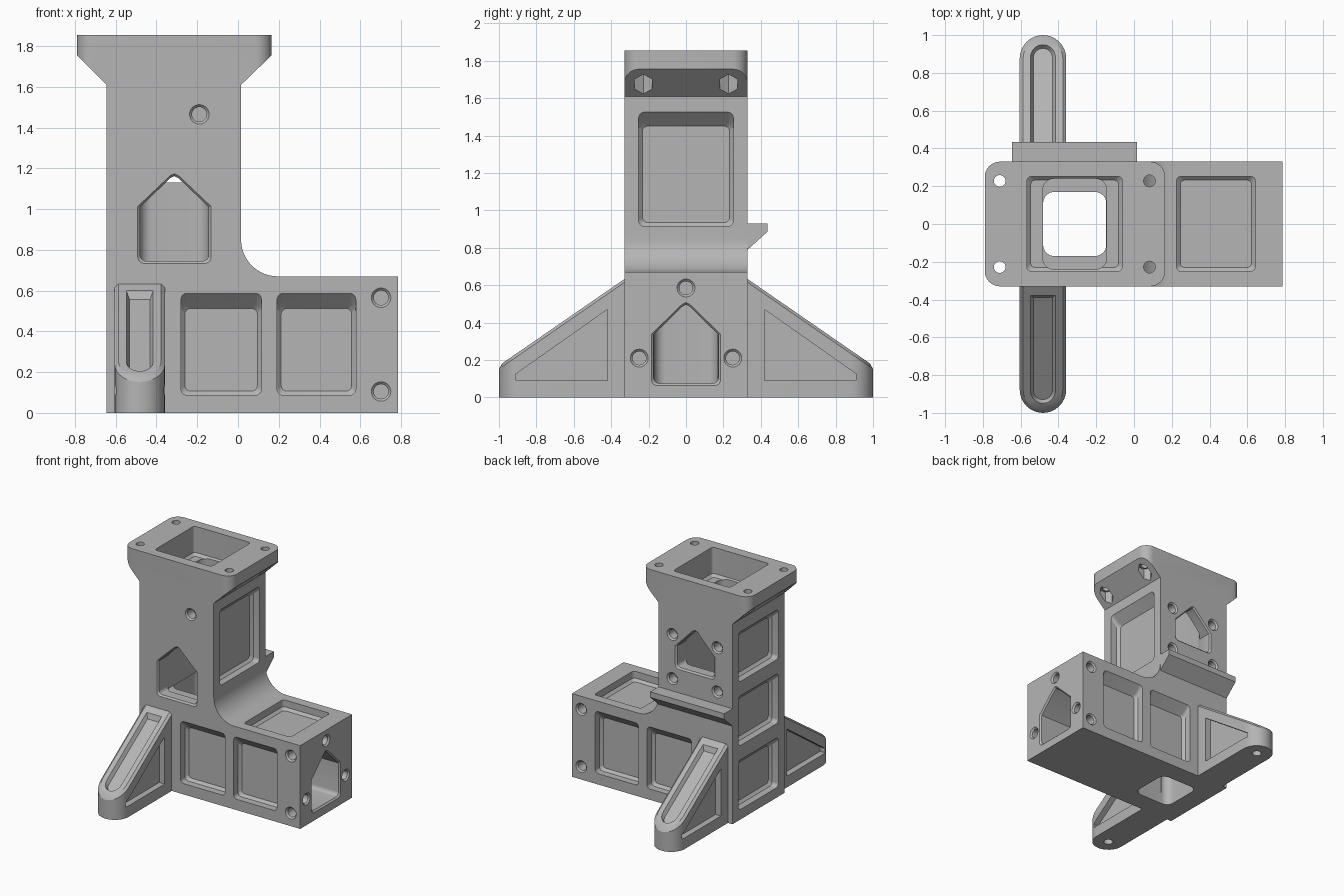
import bpy, bmesh
from math import cos, sin, pi, radians

if "Cube" in bpy.data.objects:
    bpy.data.objects.remove(bpy.data.objects["Cube"])

grey = bpy.data.materials.new("plain_grey")
grey.use_nodes = True
GREY = (0.46, 0.46, 0.46, 1)
grey.diffuse_color = GREY
grey.node_tree.nodes["Principled BSDF"].inputs["Base Color"].default_value = GREY


# ---- helpers: outlines -------------------------------------------------
def arc(cx, cy, r, start, end, n=8):
    return [(cx + r * cos(radians(start + (end - start) * i / n)),
             cy + r * sin(radians(start + (end - start) * i / n))) for i in range(n + 1)]


def circle(cx, cy, r, n=24):
    return arc(cx, cy, r, 0, 360 - 360 / n, n - 1)


def rounded(u0, u1, v0, v1, r):
    return (arc(u1 - r, v1 - r, r, 0, 90) + arc(u0 + r, v1 - r, r, 90, 180)
            + arc(u0 + r, v0 + r, r, 180, 270) + arc(u1 - r, v0 + r, r, 270, 360))


def house(mid, half, low, eave, tip, r=0.03):
    return (arc(mid - half + r, low + r, r, 180, 270, 4) + arc(mid + half - r, low + r, r, 270, 360, 4)
            + [(mid + half, eave), (mid + 0.02, tip - 0.01), (mid, tip), (mid - 0.02, tip - 0.01),
               (mid - half, eave)])


def grow(pts, d):
    us, vs = zip(*pts)
    cu, cv = (min(us) + max(us)) / 2, (min(vs) + max(vs)) / 2
    fu, fv = 1 + 2 * d / (max(us) - min(us)), 1 + 2 * d / (max(vs) - min(vs))
    return [(cu + (u - cu) * fu, cv + (v - cv) * fv) for u, v in pts]


# ---- helpers: solids ---------------------------------------------------
def loft(name, axis, sections):
    """Solid through equal-length outlines; a position may be a number or a rule."""
    bm = bmesh.new()
    rings = []
    for pts, pos in sections:
        ring = []
        for u, v in pts:
            w = pos(u, v) if callable(pos) else pos
            ring.append(bm.verts.new({"x": (w, u, v), "y": (u, w, v), "z": (u, v, w)}[axis]))
        rings.append(ring)
    for a, b in zip(rings, rings[1:]):
        for i in range(len(a)):
            j = (i + 1) % len(a)
            bm.faces.new((a[i], a[j], b[j], b[i]))
    bm.faces.new(rings[0])
    bm.faces.new(rings[-1])
    bmesh.ops.recalc_face_normals(bm, faces=bm.faces)
    mesh = bpy.data.meshes.new(name)
    bm.to_mesh(mesh)
    bm.free()
    mesh.materials.append(grey)
    obj = bpy.data.objects.new(name, mesh)
    bpy.context.collection.objects.link(obj)
    return obj


def combine(target, tool, op="DIFFERENCE"):
    mod = target.modifiers.new("combine", "BOOLEAN")
    mod.operation, mod.solver, mod.object = op, "EXACT", tool
    bpy.context.view_layer.objects.active = target
    bpy.ops.object.modifier_apply(modifier=mod.name)
    bpy.data.objects.remove(tool)


E = 0.01  # how far cutters stand proud of a face


def pocket(axis, face, side, outline, depth=0.075, roof=True):
    """Blind recess with a sloped roof and a chamfered floor."""
    mid = sum(v for _, v in outline) / len(outline)

    def drop(pts, d):
        return [(u, v - d) if roof and v > mid else (u, v) for u, v in pts]
    ch = 0.02
    combine(body, loft("cutter", axis, [
        (drop(outline, -E), face + side * E),
        (drop(outline, depth - ch), face - side * (depth - ch)),
        (drop(grow(outline, -ch), depth - ch), face - side * depth)]))


def opening(axis, face, side, outline, depth, rim=0.012):
    """Straight opening with a chamfered rim."""
    combine(body, loft("cutter", axis, [
        (grow(outline, rim + E), face + side * E),
        (outline, face - side * rim),
        (outline, face - side * depth)]))


# ---- main body: upright column with a side arm -------------------------
W = 0.33
body = loft("bracket_body", "y", [(
    [(-0.645, 0), (0.785, 0), (0.785, 0.67)] + arc(0.195, 0.85, 0.18, 270, 180, 12)
    + [(0.015, 1.7), (-0.645, 1.7)], y) for y in (-W, W)])

# top flange with rounded corners and sloped underside
flange = loft("flange", "z", [(rounded(-0.79, 0.165, -W, W, 0.08), z) for z in (1.6, 1.855)])
wedge = loft("wedge", "y", [(
    [(-0.645, 1.61), (0.015, 1.61), (0.165, 1.755), (0.165, 1.75 + 0.2), (-0.79, 1.95), (-0.79, 1.755)],
    y) for y in (-0.5, 0.5)])
combine(flange, wedge, "INTERSECT")
combine(body, flange, "UNION")

# ledge across the back of the column
ledge = loft("ledge", "x", [([(0.25, 0.93), (0.435, 0.93), (0.435, 0.885), (W, 0.79), (0.25, 0.79)], x)
                            for x in (-0.645, 0.015)])
combine(body, ledge, "UNION")

# ---- sloping feet, front and back --------------------------------------
FX = -0.482


def slope(x, y):
    return 0.17 + (1 - abs(y)) * 0.69


def foot_outline(half, y0, y1, s):
    return [(u, s * v) for u, v in [(FX + half, y0)] + arc(FX, y1 - half, half, 0, 180, 16) + [(FX - half, y0)]]


for s in (-1, 1):
    plan = foot_outline(0.123, 0.29, 1.0, s)
    rim = foot_outline(0.105, 0.29, 0.982, s)
    foot = loft("foot", "z", [(plan, 0), (plan, lambda x, y: slope(x, y) - 0.018), (rim, slope)])
    # groove along the top of the foot
    combine(foot, loft("groove", "z", [
        (foot_outline(0.075, 0.37, 0.96, s), lambda x, y: slope(x, y) + 0.02),
        (foot_outline(0.05, 0.39, 0.93, s), lambda x, y: slope(x, y) - 0.035)]))
    # triangular recesses on both flanks
    tri = [(s * 0.42, 0.09), (s * 0.91, 0.09), (s * 0.91, 0.125), (s * 0.42, 0.47)]
    for side in (-1, 1):
        combine(foot, loft("recess", "x", [(tri, FX + side * 0.2), (tri, FX + side * 0.075)]))
    # screw hole under the foot
    combine(foot, loft("hole", "z", [(circle(FX, s * 0.88, 0.035), z) for z in (-0.1, 0.1)]))
    combine(body, foot, "UNION")

# ---- weight-saving pockets ---------------------------------------------
for s in (-1, 1):
    for x0, x1 in ((-0.28, 0.115), (0.192, 0.578)):
        pocket("y", s * W, s, rounded(x0, x1, 0.087, 0.587, 0.03))
pocket("x", 0.015, 1, rounded(-0.253, 0.253, 0.915, 1.525, 0.03))
for z in (0.08, 0.595, 1.11):
    pocket("x", -0.645, -1, rounded(-0.253, 0.253, z, z + 0.4, 0.03))
pocket("z", 0.67, 1, rounded(0.225, 0.642, -0.25, 0.252, 0.025), roof=False)

# ---- hollow interior ---------------------------------------------------
pocket("z", 1.855, 1, rounded(-0.567, -0.062, -0.25, 0.252, 0.025), 0.23, roof=False)
combine(body, loft("shaft", "z", [(rounded(-0.483, -0.145, -0.24, 0.24, 0.06), z) for z in (0.74, 1.75)]))
combine(body, loft("chute", "z", [(rounded(-0.481, -0.147, -0.17, 0.17, 0.06), z) for z in (-0.1, 0.8)]))
opening("x", 0.785, 1, house(0, 0.173, 0.075, 0.335, 0.495), 1.2)
opening("y", -W, -1, house(-0.312, 0.168, 0.745, 1.01, 1.162), 0.2)
opening("y", W, 1, house(-0.312, 0.165, 1.13, 1.3, 1.46), 0.2)

# ---- screw holes -------------------------------------------------------
HOLE = 0.036
for s in (-1, 1):
    for z in (0.105, 0.565):
        opening("y", s * W, s, circle(0.702, z, HOLE), 0.12)
opening("y", -W, -1, circle(-0.19, 1.465, HOLE), 0.085)
for x in (-0.51, -0.11):
    for z in (1.03, 1.385):
        opening("y", W, 1, circle(x, z, HOLE), 0.085)
for y, z in ((0, 0.585), (-0.25, 0.21), (0.25, 0.21)):
    opening("x", 0.785, 1, circle(y, z, HOLE), 0.07)

# flange bolt holes with hexagonal nut seats below
for x in (-0.711, 0.082):
    for y in (-0.228, 0.228):
        combine(body, loft("bolt_hole", "z", [(circle(x, y, 0.031), z) for z in (1.55, 1.95)]))
        combine(body, loft("nut_seat", "z", [(circle(x, y, 0.054, 6), z) for z in (1.58, 1.73)]))

bpy.ops.object.select_all(action="DESELECT")
body.select_set(True)
bpy.context.view_layer.objects.active = body
bpy.ops.object.shade_smooth_by_angle(angle=radians(30))
